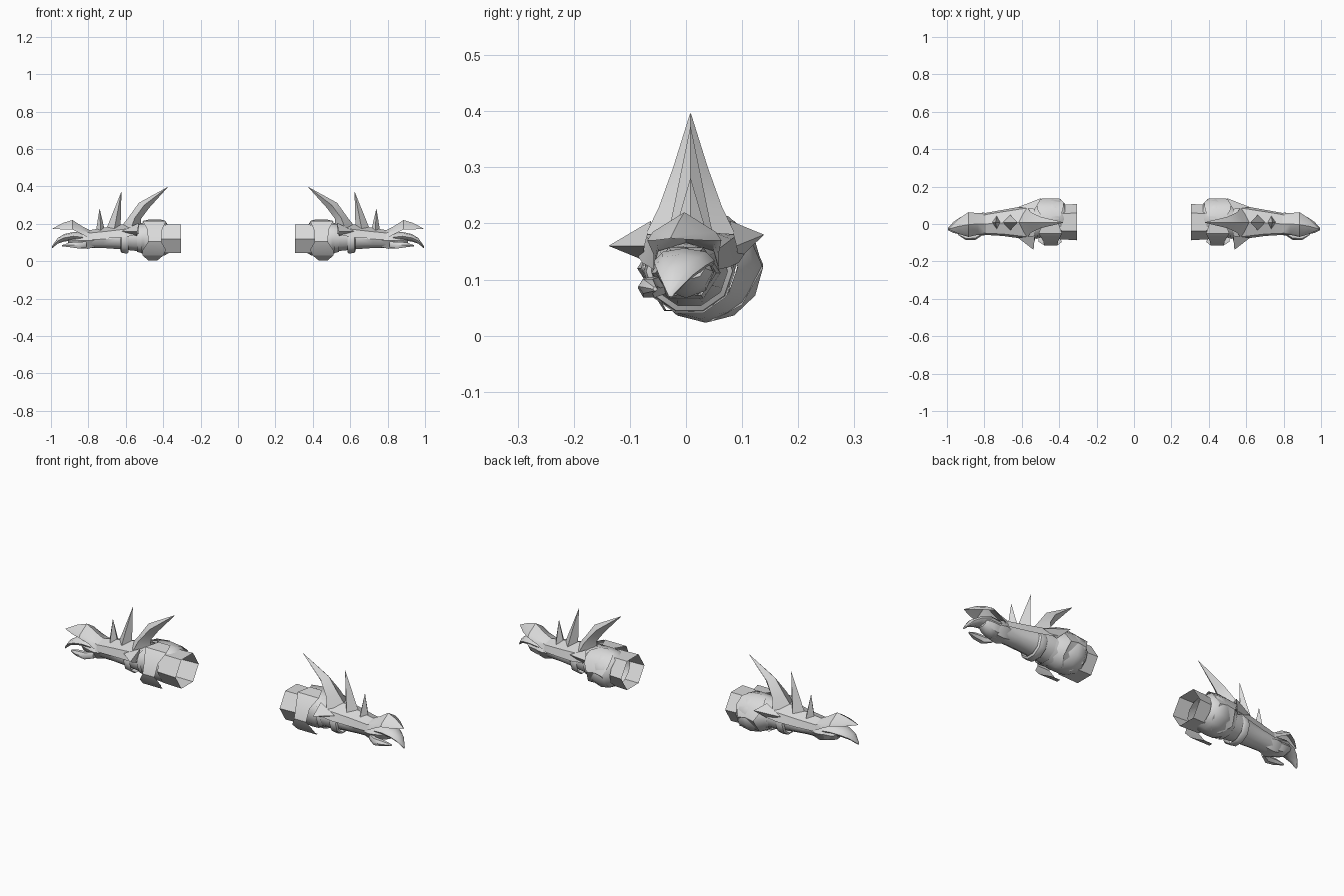
import bpy, math

grey = bpy.data.materials.new("light_grey")
grey.diffuse_color = (0.7, 0.7, 0.7, 1)


def finish(name, verts, faces, angle=40):
    """Make a part for the right arm and mirror it to the left one."""
    mesh = bpy.data.meshes.new(name)
    mesh.from_pydata(verts, [], faces)
    mesh.materials.append(grey)
    ob = bpy.data.objects.new(name, mesh)
    bpy.context.collection.objects.link(ob)
    bpy.ops.object.select_all(action='DESELECT')
    ob.select_set(True)
    bpy.context.view_layer.objects.active = ob
    bpy.ops.object.mode_set(mode='EDIT')
    bpy.ops.mesh.select_all(action='SELECT')
    bpy.ops.mesh.normals_make_consistent(inside=False)
    bpy.ops.object.mode_set(mode='OBJECT')
    bpy.ops.object.shade_smooth_by_angle(angle=math.radians(angle))
    ob.modifiers.new("other_arm", 'MIRROR').use_mirror_merge = False
    return ob


def skin(name, rings, closed=True, caps=(), angle=40):
    """Bridge equal rows of points; rows are loops when closed."""
    n = len(rings[0])
    verts = [p for r in rings for p in r]
    faces = []
    for i in range(len(rings) - 1):
        for j in range(n if closed else n - 1):
            k = (j + 1) % n
            faces.append((i * n + j, i * n + k, (i + 1) * n + k, (i + 1) * n + j))
    if 0 in caps:
        faces.append(tuple(range(n)))
    if 1 in caps:
        faces.append(tuple(range(len(verts) - n, len(verts))))
    return finish(name, verts, faces, angle)


def tube(name, sections, n, caps=(), turn=0.0, angle=40):
    """Sections are (x, centre y, centre z, half width, half height)."""
    rings = []
    for x, cy, cz, ry, rz in sections:
        a = [turn + 2 * math.pi * k / n for k in range(n)]
        rings.append([(x, cy + ry * math.cos(t), cz + rz * math.sin(t)) for t in a])
    return skin(name, rings, True, caps, angle)


def spike(name, base, tip):
    n = len(base)
    finish(name, base + [tip], [(i, (i + 1) % n, n) for i in range(n)], 20)


def tent(name, sections):
    """Open armour plate; sections are (x, centre y, half width, ridge z, shoulder z, low z)."""
    skin(name, [[(x, cy - w, lo), (x, cy - w * 0.85, sh), (x, cy, top),
                 (x, cy + w * 0.85, sh), (x, cy + w, lo)]
                for x, cy, w, top, sh, lo in sections], closed=False, angle=35)


# Upper arm sleeve with an open hexagonal mouth
tube("arm_sleeve", [(0.305, 0.01, 0.12, 0.097, 0.088), (0.42, 0.01, 0.12, 0.09, 0.086)], 6)

# Rounded elbow
tube("elbow", [(0.37, 0.025, 0.118, 0.085, 0.075), (0.395, 0.035, 0.12, 0.098, 0.09),
               (0.44, 0.035, 0.12, 0.102, 0.097), (0.49, 0.025, 0.12, 0.095, 0.09),
               (0.53, 0.012, 0.125, 0.08, 0.075)], 12, angle=60)

# Elbow pad on the back, with a shaped rim
pad = [(0.03, 0.21, 0.40, 0.49), (0.075, 0.205, 0.38, 0.515), (0.115, 0.17, 0.375, 0.52),
       (0.137, 0.12, 0.40, 0.49), (0.10, 0.055, 0.385, 0.505), (0.045, 0.025, 0.42, 0.47)]
skin("elbow_pad", [[(a, y, z), ((a + b) / 2, y, z + 0.008), (b, y, z)]
                   for y, z, a, b in pad], closed=False)

# Front strap that curls into a hook below the elbow
strap = [(0.02, 0.222, 0.41, 0.48), (-0.05, 0.215, 0.385, 0.51), (-0.092, 0.17, 0.405, 0.485),
         (-0.115, 0.105, 0.41, 0.48), (-0.095, 0.06, 0.385, 0.51), (-0.07, 0.03, 0.40, 0.51),
         (-0.015, 0.005, 0.43, 0.48)]
skin("elbow_strap", [[(a, y, z), (b, y, z)] for y, z, a, b in strap], closed=False, angle=25)

# Tapered forearm with two raised bands
tube("forearm", [(0.50, 0.008, 0.125, 0.082, 0.078), (0.56, 0.008, 0.125, 0.078, 0.072),
                 (0.64, 0.005, 0.122, 0.066, 0.06), (0.72, 0.002, 0.118, 0.058, 0.05),
                 (0.82, 0, 0.115, 0.05, 0.046)], 10)
tube("forearm_band", [(0.585, 0.006, 0.115, 0.077, 0.072), (0.595, 0.006, 0.115, 0.082, 0.078),
                      (0.622, 0.006, 0.115, 0.077, 0.074), (0.628, 0.006, 0.115, 0.068, 0.064)], 10)
tube("rear_forearm_band", [(0.515, 0.008, 0.122, 0.088, 0.082),
                           (0.54, 0.008, 0.122, 0.084, 0.076)], 10)

# Flared wrist cuff
tube("wrist_cuff", [(0.765, 0, 0.112, 0.05, 0.042), (0.805, 0, 0.112, 0.062, 0.053),
                    (0.84, 0, 0.112, 0.054, 0.046)], 6)

# Ridged plate over the forearm
tent("forearm_plate", [(0.53, 0.008, 0.096, 0.205, 0.178, 0.145),
                       (0.60, 0.008, 0.086, 0.20, 0.172, 0.13),
                       (0.70, 0.006, 0.07, 0.182, 0.16, 0.122),
                       (0.80, 0, 0.058, 0.165, 0.15, 0.118)])

# Beaked guard over the back of the hand
tent("hand_guard", [(0.79, 0, 0.058, 0.165, 0.15, 0.12), (0.835, 0, 0.058, 0.188, 0.165, 0.145),
                    (0.885, -0.003, 0.066, 0.22, 0.185, 0.17),
                    (0.935, -0.012, 0.042, 0.205, 0.182, 0.17),
                    (0.992, -0.027, 0.002, 0.175, 0.174, 0.173)])

# Great swept horn behind the forearm plate: outer edge, inner edge, half width
horn = [(0.625, 0.185, 0.515, 0.175, 0.08), (0.585, 0.235, 0.52, 0.225, 0.056),
        (0.53, 0.312, 0.473, 0.287, 0.031), (0.378, 0.396, 0.376, 0.395, 0.001)]
skin("great_horn", [[(a, 0.008, c), ((a + b) / 2, 0.008 + w, (c + d) / 2), (b, 0.008, d),
                     ((a + b) / 2, 0.008 - w, (c + d) / 2)] for a, c, b, d, w in horn], angle=45)

# Side barbs of the forearm plate
for name, s, tip in (("back_barb", 1, (0.495, 0.139, 0.18)), ("front_barb", -1, (0.537, -0.138, 0.16))):
    y = 0.008 + s * 0.07
    spike(name, [(0.53, y, 0.205), (0.62, y + s * 0.012, 0.16), (0.54, y + s * 0.015, 0.135)], tip)

# Two upright spikes along the ridge
for name, a, b, w, z, tip in (("long_spike", 0.628, 0.705, 0.043, 0.165, (0.623, 0.008, 0.374)),
                              ("short_spike", 0.712, 0.76, 0.037, 0.155, (0.74, 0.008, 0.282))):
    m = a * 0.55 + b * 0.45
    spike(name, [(a, 0.008, z + 0.01), (m, 0.008 + w, z), (b, 0.008, z + 0.005), (m, 0.008 - w, z)], tip)

# Palm, curled mitten fingers and thumb
tube("palm", [(0.80, 0, 0.112, 0.048, 0.042), (0.85, 0, 0.112, 0.05, 0.045),
              (0.89, 0.004, 0.115, 0.044, 0.035), (0.91, 0.004, 0.12, 0.03, 0.02)], 8, caps=(1,))
tube("fingers", [(0.83, 0, 0.128, 0.05, 0.026), (0.88, -0.003, 0.134, 0.054, 0.022),
                 (0.93, -0.01, 0.125, 0.045, 0.02), (0.965, -0.018, 0.108, 0.03, 0.015),
                 (0.994, -0.027, 0.075, 0.006, 0.006)], 8, caps=(0, 1), angle=50)
tube("thumb", [(0.81, -0.045, 0.09, 0.015, 0.018), (0.85, -0.066, 0.085, 0.02, 0.02),
               (0.90, -0.068, 0.088, 0.017, 0.015), (0.94, -0.055, 0.083, 0.004, 0.004)],
     6, caps=(0, 1), angle=50)
